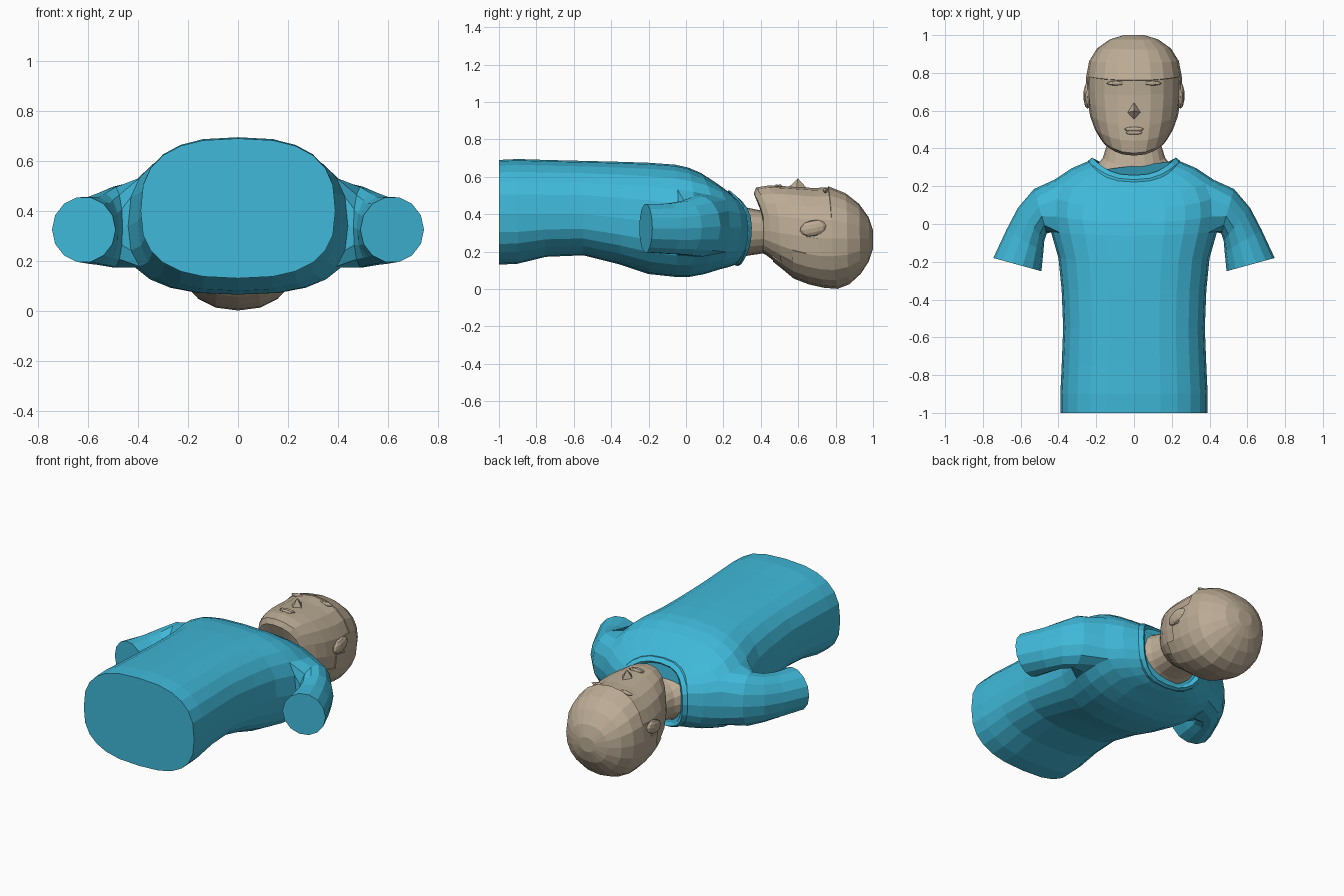
import bpy, bmesh
from math import sin, cos, pi
from mathutils import Matrix, Vector

if "Cube" in bpy.data.objects:
    bpy.data.objects.remove(bpy.data.objects["Cube"])


def material(name, rgb):
    m = bpy.data.materials.new(name)
    m.diffuse_color = (*rgb, 1)
    m.use_nodes = True
    m.node_tree.nodes["Principled BSDF"].inputs["Base Color"].default_value = m.diffuse_color
    return m


CLOTH = material("cloth", (0.05, 0.48, 0.69))
SKIN = material("skin", (0.50, 0.41, 0.30))


def finish(name, bm, mat):
    bmesh.ops.recalc_face_normals(bm, faces=bm.faces[:])
    me = bpy.data.meshes.new(name)
    bm.to_mesh(me)
    bm.free()
    ob = bpy.data.objects.new(name, me)
    bpy.context.collection.objects.link(ob)
    me.materials.append(mat)
    return ob


def spow(v, e):
    return (abs(v) ** e) * (1 if v >= 0 else -1)


def ring(bm, n, e, yf, ys, yb, w, z0, zc, z1):
    """Rounded section; y differs at front (face-up), side and back."""
    out = []
    for i in range(n):
        c, s = cos(2 * pi * i / n), sin(2 * pi * i / n)
        y = ys + ((yf if s > 0 else yb) - ys) * s * s
        h = z1 - zc if s > 0 else zc - z0
        x = 0 if abs(c) < 1e-6 else w * spow(c, e)
        out.append(bm.verts.new((x, y, zc + h * spow(s, e))))
    return out


def bridge(bm, a, b, skip=()):
    n = len(a)
    for i in range(n):
        if i not in skip:
            j = (i + 1) % n
            bm.faces.new((a[i], a[j], b[j], b[i]))


# Shirt torso: sections from waist to neckline
N = 24
torso = [
    (-1, -1, -1, .39, .13, .40, .69),
    (-.9, -.9, -.9, .39, .135, .40, .695),
    (-.75, -.75, -.75, .383, .172, .40, .69),
    (-.55, -.55, -.55, .375, .18, .40, .685),
    (-.35, -.35, -.35, .383, .13, .38, .68),
    (-.2, -.18, -.2, .40, .08, .36, .675),
    (-.06, -.04, -.06, .44, .065, .34, .665),
    (.01, .05, .02, .46, .065, .33, .65),
    (.08, .15, .10, .455, .08, .33, .62),
    (.15, .235, .18, .42, .105, .33, .575),
    (.20, .295, .23, .33, .118, .33, .54),
    (.235, .34, .28, .225, .135, .33, .51),
]
bm = bmesh.new()
R = [ring(bm, N, .76, *t) for t in torso]
arm_hole = {22, 23, 0, 1, 10, 11, 12, 13}
for k in range(len(R) - 1):
    bridge(bm, R[k], R[k + 1], arm_hole if 6 <= k <= 8 else ())
bm.faces.new(R[0])
bm.faces.new(R[-1])

# Sleeves: grown out of the arm holes (inner xy, outer xy, low z, high z)
sleeve = [
    (.462, -.05, .53, .185, .17, .50),
    (.475, -.09, .615, .085, .18, .475),
    (.48, -.15, .675, -.03, .185, .46),
    (.49, -.25, .745, -.18, .193, .457),
]
path = [(6, 0), (6, 1), (6, 2), (7, 2), (8, 2), (9, 2), (9, 1), (9, 0),
        (9, -1), (9, -2), (8, -2), (7, -2), (6, -2), (6, -1)]
for side in (1, -1):
    prev = [R[r][(c if side > 0 else 12 - c) % N] for r, c in path]
    for ix, iy, ox, oy, lo, hi in sleeve:
        cur = []
        for k in range(14):
            a = 2 * pi * k / 14
            t = (1 - cos(a)) / 2
            cur.append(bm.verts.new((side * (ix + (ox - ix) * t), iy + (oy - iy) * t,
                                     (lo + hi) / 2 + sin(a) * (hi - lo) / 2)))
        bridge(bm, prev, cur)
        prev = cur
    bm.faces.new(prev)
finish("shirt", bm, CLOTH)

# Collar band
bm = bmesh.new()
C = [ring(bm, N, .8, *t) for t in [
    (.222, .318, .262, .25, .126, .33, .525),
    (.235, .335, .278, .243, .122, .33, .526),
    (.258, .352, .295, .222, .132, .33, .505),
    (.245, .335, .28, .20, .15, .33, .485)]]
for k in range(4):
    bridge(bm, C[k], C[(k + 1) % 4])
finish("collar", bm, CLOTH)

# Neck and head
profile = [
    (.22, .29, .25, .215, .15, .32, .49),
    (.30, .35, .31, .165, .175, .31, .44),
    (.40, .415, .41, .145, .19, .31, .42),
    (.362, .42, .43, .155, .18, .31, .51),
    (.375, .45, .47, .177, .15, .31, .543),
    (.44, .50, .52, .207, .11, .30, .553),
    (.52, .57, .58, .232, .06, .29, .55),
    (.60, .64, .66, .244, .03, .28, .545),
    (.68, .71, .74, .25, .012, .27, .54),
    (.76, .78, .81, .247, .007, .27, .543),
    (.85, .86, .87, .232, .03, .27, .507),
    (.92, .925, .93, .192, .085, .27, .452),
    (.972, .972, .972, .125, .15, .27, .38),
    (.995, .995, .995, .05, .22, .27, .31),
]


def head_mesh():
    b = bmesh.new()
    H = [ring(b, 20, .88, *t) for t in profile]
    for p, q in zip(H, H[1:]):
        bridge(b, p, q)
    b.faces.new(H[0])
    b.faces.new(H[-1])
    bmesh.ops.recalc_face_normals(b, faces=b.faces[:])
    b.normal_update()
    return b


finish("head", head_mesh(), SKIN)

# Hair: thin shell over the crown and the back of the head
bm = head_mesh()
for v in bm.verts:
    v.co += v.normal * .006
bald = []
for f in bm.faces:
    c = f.calc_center_median()
    crown = c.y > .77
    back = c.y > .45 and c.z < .17 + max(0, c.y - .55) * .9
    if not (crown or back):
        bald.append(f)
bmesh.ops.delete(bm, geom=bald, context='FACES')
hair = finish("hair", bm, SKIN)
mod = hair.modifiers.new("thickness", 'SOLIDIFY')
mod.thickness = .012
mod.offset = -1

# Nose
bm = bmesh.new()
tip = bm.verts.new((0, .598, .592))
base = [bm.verts.new(p) for p in ((-.038, .59, .535), (0, .54, .535), (.038, .59, .535), (0, .65, .535))]
for i in range(4):
    bm.faces.new((base[i], base[(i + 1) % 4], tip))
bm.faces.new(base)
finish("nose", bm, SKIN)


def blob(name, loc, scale, rot=0, axis='X', seg=12):
    b = bmesh.new()
    m = Matrix.Translation(Vector(loc)) @ Matrix.Rotation(rot, 4, axis) @ Matrix.Diagonal((*scale, 1))
    bmesh.ops.create_uvsphere(b, u_segments=seg, v_segments=6, radius=1, matrix=m)
    return finish(name, b, SKIN)


# Lips and ears
blob("upper_lip", (0, .502, .549), (.052, .012, .010))
blob("lower_lip", (0, .484, .549), (.044, .012, .010))
for side, label in ((1, "left"), (-1, "right")):
    blob(label + "_ear", (side * .246, .68, .325), (.022, .072, .043), .2, 'X', 10)
    blob(label + "_brow", (side * .09, .745, .525), (.055, .012, .014))
